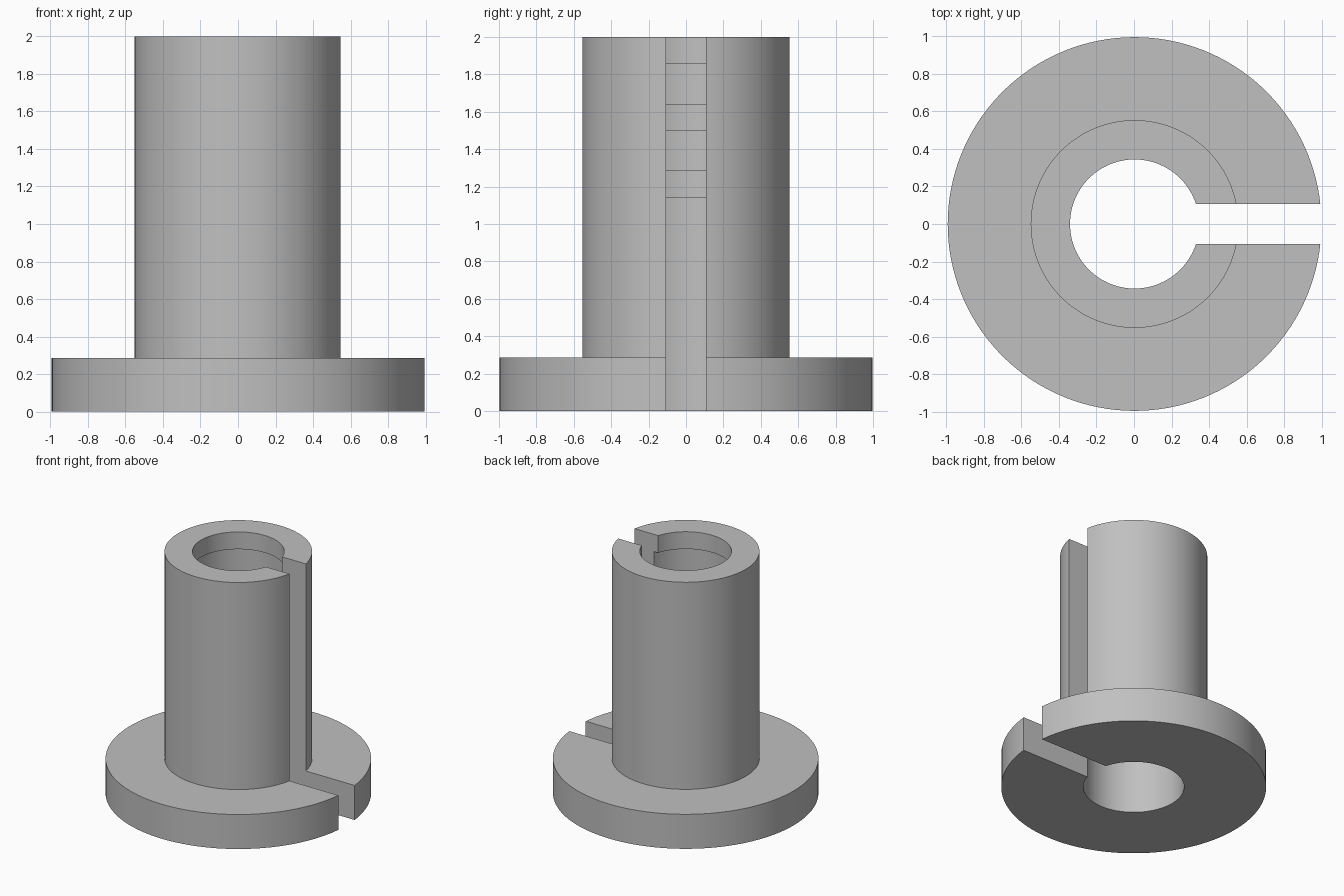
import bpy, bmesh, math

if "Cube" in bpy.data.objects:
    bpy.data.objects.remove(bpy.data.objects["Cube"])

UNIT = 1 / 14           # model height is 28 units
HALF_SLOT = 1.5 * UNIT
FLANGE, SHAFT, RIB, BORE = 0.996, 0.5535, 0.344, 0.379
SEGMENTS = 128
SHIFT = 0.003           # the slot shortens the +x side slightly

# Material
grey = bpy.data.materials.new("light grey")
grey.use_nodes = True
colour = (0.53, 0.53, 0.53, 1)
grey.diffuse_color = colour
grey.node_tree.nodes["Principled BSDF"].inputs["Base Color"].default_value = colour

# Cross-section (radius, height): flange and shaft outside, ribbed bore inside
profile = [(BORE, 0), (FLANGE, 0), (FLANGE, 4), (SHAFT, 4), (SHAFT, 28)]
for top in (28, 23, 18):
    profile += [(RIB, top), (RIB, top - 2), (BORE, top - 2)]
    if top > 18:
        profile.append((BORE, top - 5))


def slotted_revolve(name, points):
    """Sweep a closed profile round z, leaving a parallel-sided slot at +x."""
    bm = bmesh.new()
    rings = []
    for radius, height in points:
        start = math.asin(HALF_SLOT / radius)
        step = 2 * (math.pi - start) / SEGMENTS
        rings.append([bm.verts.new((radius * math.cos(start + i * step) + SHIFT,
                                    radius * math.sin(start + i * step),
                                    height * UNIT)) for i in range(SEGMENTS + 1)])
    for a, b in zip(rings, rings[1:] + rings[:1]):
        for i in range(SEGMENTS):
            bm.faces.new((a[i], a[i + 1], b[i + 1], b[i]))
    # Flat slot walls
    for end in (0, -1):
        bm.faces.new([ring[end] for ring in rings])
    bmesh.ops.recalc_face_normals(bm, faces=bm.faces)
    mesh = bpy.data.meshes.new(name)
    bm.to_mesh(mesh)
    bm.free()
    obj = bpy.data.objects.new(name, mesh)
    bpy.context.collection.objects.link(obj)
    mesh.materials.append(grey)
    return obj


bushing = slotted_revolve("slotted_flanged_bushing", profile)
bpy.ops.object.select_all(action="DESELECT")
bushing.select_set(True)
bpy.context.view_layer.objects.active = bushing
bpy.ops.object.shade_smooth_by_angle(angle=math.radians(30))
